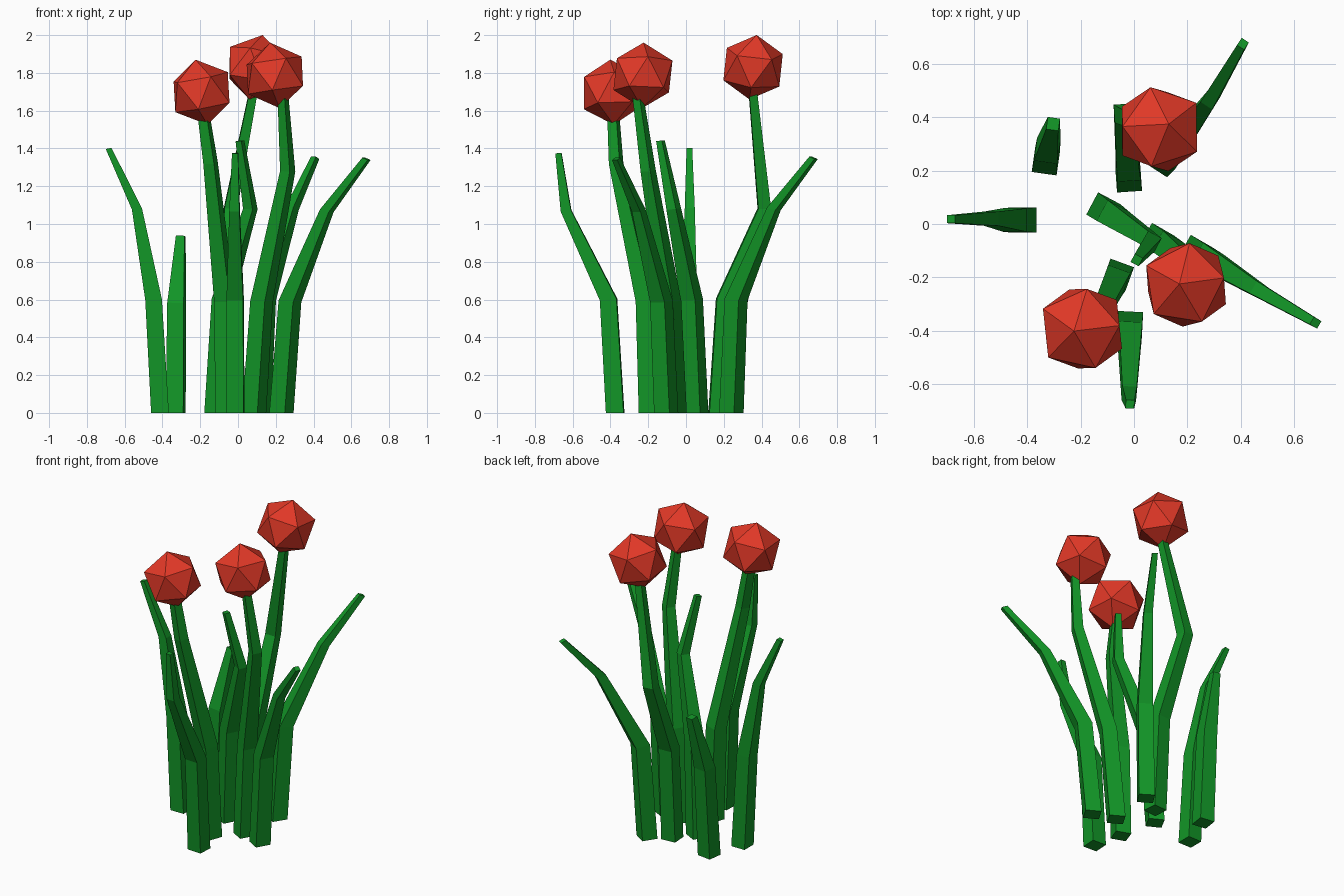
import bpy, bmesh, math
from mathutils import Vector, Matrix

if "Cube" in bpy.data.objects:
    bpy.data.objects.remove(bpy.data.objects["Cube"])


def material(name, rgb):
    m = bpy.data.materials.new(name)
    m.diffuse_color = (*rgb, 1)
    m.use_nodes = True
    m.node_tree.nodes["Principled BSDF"].inputs["Base Color"].default_value = m.diffuse_color
    return m


GREEN = material("leaf green", (0.006, 0.30, 0.02))
RED = material("petal red", (0.76, 0.04, 0.02))


def finish(bm, name, mat):
    bmesh.ops.recalc_face_normals(bm, faces=bm.faces)
    me = bpy.data.meshes.new(name)
    bm.to_mesh(me)
    bm.free()
    me.materials.append(mat)
    bpy.context.collection.objects.link(bpy.data.objects.new(name, me))


def stalk(name, path, turn, tip):
    """Square, tapering stalk swept through the path points."""
    bm = bmesh.new()
    pts = [Vector(p) for p in path]
    rings = []
    for i, p in enumerate(pts):
        # width shrinks above the first bend
        t = max(0.0, (p.z - 0.6) / (pts[-1].z - 0.6))
        half = (0.047 if i == 0 else 0.044 + (tip / 2 - 0.044) * t)
        d = (pts[min(i + 1, len(pts) - 1)] - pts[max(i - 1, 0)]).normalized()
        lean = 0.0 if i == 0 else 0.45
        ring = []
        for k in range(4):
            a = math.radians(turn + 45 + 90 * k)
            x, y = half * 1.414 * math.cos(a), half * 1.414 * math.sin(a)
            ring.append(bm.verts.new(p + Vector((x, y, -lean * (d.x * x + d.y * y) / d.z))))
        rings.append(ring)
    for a, b in zip(rings, rings[1:]):
        for k in range(4):
            bm.faces.new((a[k], a[(k + 1) % 4], b[(k + 1) % 4], b[k]))
    bm.faces.new(rings[0][::-1])
    bm.faces.new(rings[-1])
    finish(bm, name, GREEN)


def flower(name, centre, phase, axis):
    """Icosahedron with its pole leaned along axis."""
    bm = bmesh.new()
    bmesh.ops.create_icosphere(bm, subdivisions=1, radius=0.175)
    top = max(bm.verts, key=lambda v: v.co.z)
    ring = top.link_edges[0].other_vert(top).co
    spin = math.radians(phase) - math.atan2(ring.y, ring.x)
    lean = Vector((0, 0, 1)).rotation_difference(Vector(axis)).to_matrix().to_4x4()
    bm.transform(Matrix.Translation(centre) @ lean @ Matrix.Rotation(spin, 4, 'Z'))
    finish(bm, name, RED)


# leaves
stalk("leaf_back_right", [(0.11, 0.24, 0), (0.14, 0.265, 0.6), (0.285, 0.465, 1.08), (0.408, 0.675, 1.35)], -33, 0.032)
stalk("leaf_back_left", [(-0.33, 0.235, 0), (-0.325, 0.275, 0.58), (-0.303, 0.375, 0.935)], -8, 0.046)
stalk("leaf_left", [(-0.413, 0.015, 0), (-0.447, 0.015, 0.6), (-0.535, 0.02, 1.08), (-0.685, 0.018, 1.40)], 0, 0.03)
stalk("leaf_middle", [(-0.115, 0.055, 0), (-0.08, 0.03, 0.6), (0.065, -0.065, 1.08), (0.01, -0.135, 1.44)], -28, 0.034)
stalk("leaf_front", [(-0.015, -0.375, 0), (-0.015, -0.41, 0.6), (-0.018, -0.635, 1.07), (-0.015, -0.675, 1.375)], -3, 0.032)
stalk("leaf_right", [(0.23, -0.105, 0), (0.275, -0.13, 0.59), (0.47, -0.25, 1.07), (0.68, -0.37, 1.345)], -30, 0.032)

# flower stems
stalk("stem_back", [(-0.02, 0.168, 0), (-0.022, 0.205, 0.6), (-0.04, 0.415, 1.08), (0.085, 0.352, 1.72)], 4, 0.042)
stalk("stem_left", [(-0.06, -0.19, 0), (-0.07, -0.21, 0.59), (-0.145, -0.37, 1.32), (-0.182, -0.385, 1.58)], -20, 0.05)
stalk("stem_right", [(0.085, -0.06, 0), (0.125, -0.085, 0.59), (0.263, -0.2, 1.28), (0.238, -0.255, 1.68)], -30, 0.042)

# flower heads
flower("flower_back", (0.095, 0.355, 1.83), 36, (0.2, 0.11, 0.97))
flower("flower_left", (-0.193, -0.392, 1.698), 6, (-0.18, -0.05, 0.97))
flower("flower_right", (0.195, -0.228, 1.787), 9, (-0.14, 0.02, 0.97))
